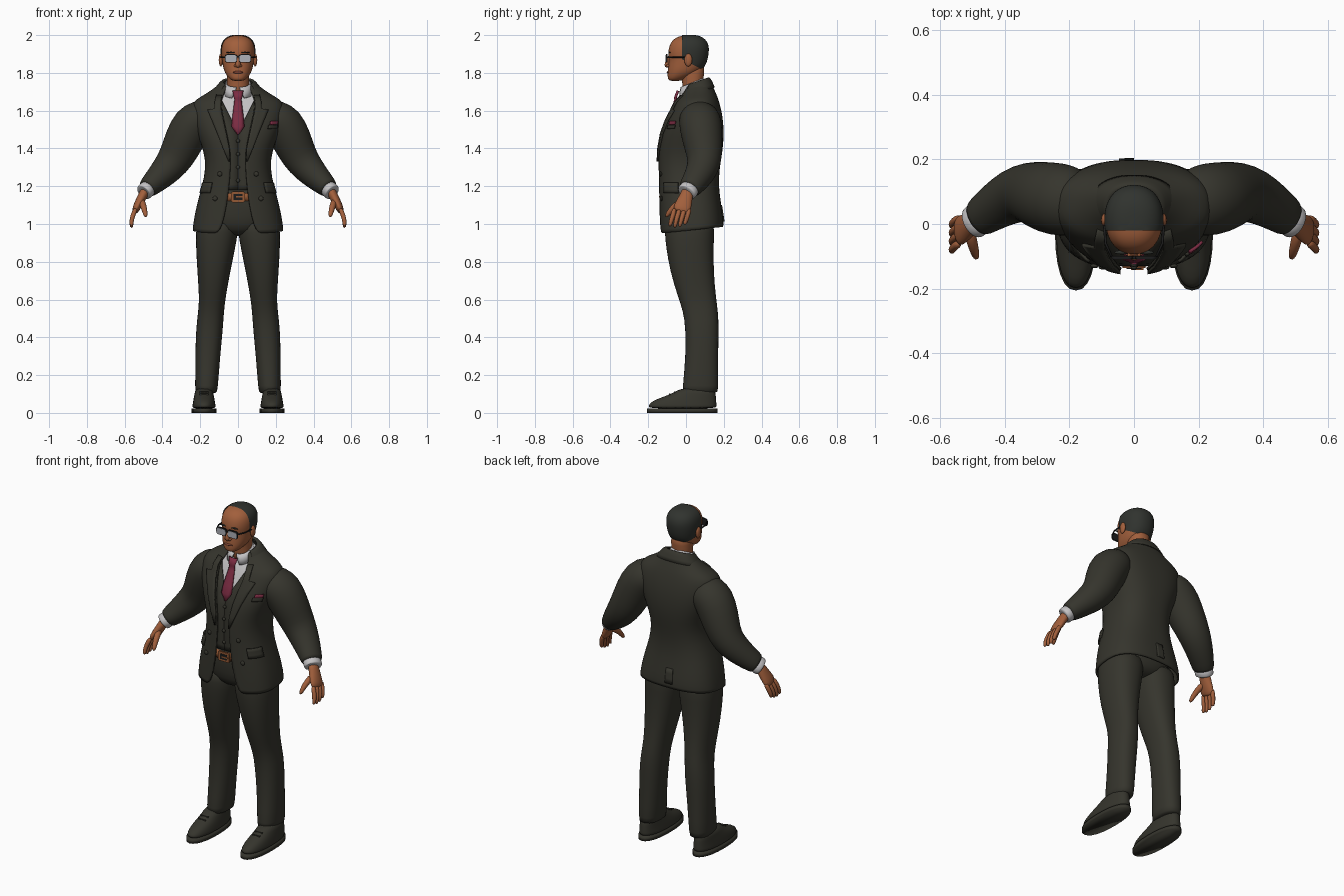
import bpy, bmesh, math
from mathutils import Vector

if "Cube" in bpy.data.objects:
    bpy.data.objects.remove(bpy.data.objects["Cube"])


def material(name, rgb):
    m = bpy.data.materials.new(name)
    m.diffuse_color = (*rgb, 1)
    m.use_nodes = True
    m.node_tree.nodes["Principled BSDF"].inputs["Base Color"].default_value = m.diffuse_color
    return m


SUIT = material("charcoal cloth", (0.036, 0.035, 0.026))
HAIR = material("dark hair", (0.030, 0.033, 0.028))
SKIN = material("brown skin", (0.36, 0.115, 0.045))
LIP = material("lip", (0.22, 0.06, 0.035))
SHIRT = material("white shirt", (0.55, 0.54, 0.55))
TIE = material("crimson silk", (0.20, 0.025, 0.055))
LENS = material("grey glass", (0.42, 0.44, 0.48))
FRAME = material("black frame", (0.012, 0.012, 0.012))
LEATHER = material("tan leather", (0.30, 0.10, 0.035))


def finish(name, mesh, mat, mirror=False, sub=0, thick=0):
    obj = bpy.data.objects.new(name, mesh)
    bpy.context.collection.objects.link(obj)
    mesh.materials.append(mat)
    if mirror:
        obj.modifiers.new("mirror", 'MIRROR').use_mirror_merge = False
    if sub:
        s = obj.modifiers.new("smooth", 'SUBSURF')
        s.levels = s.render_levels = sub
    if thick:
        obj.modifiers.new("cloth", 'SOLIDIFY').thickness = thick
    return obj


def skin_rows(name, rows, mat, closed=True, caps=True, recalc=False, **kw):
    """Join rows of points, listed bottom to top, into one surface."""
    bm = bmesh.new()
    vs = [[bm.verts.new(p) for p in r] for r in rows]
    n = len(rows[0])
    for a, b in zip(vs, vs[1:]):
        for i in range(n if closed else n - 1):
            j = (i + 1) % n
            bm.faces.new((a[i], a[j], b[j], b[i]))
    if closed and caps:
        bm.faces.new(vs[0][::-1])
        bm.faces.new(vs[-1])
    if recalc:
        bmesh.ops.recalc_face_normals(bm, faces=bm.faces)
    for f in bm.faces:
        f.smooth = True
    mesh = bpy.data.meshes.new(name)
    bm.to_mesh(mesh)
    bm.free()
    return finish(name, mesh, mat, **kw)


def spow(v, p):
    return math.copysign(abs(v) ** p, v)


def section(z, w, yf, yb, n=2.2, tilt=0, cx=0, gap=None, seg=24):
    """Superellipse outline; a gap leaves it open at the front."""
    t0 = math.asin(min(1, gap / w) ** (n / 2)) if gap is not None else 0
    count = seg if gap is None else seg + 1
    pts = []
    for i in range(count):
        t = t0 + (2 * math.pi - 2 * t0) * i / seg
        y = (yf + yb) / 2 - (yb - yf) / 2 * spow(math.cos(t), 2 / n)
        pts.append((cx + w * spow(math.sin(t), 2 / n), y, z + tilt * (y - 0.03)))
    return pts


def tube(name, path, mat, seg=16, **kw):
    """Limb along points (x, y, z, radius, depth radius)."""
    ps = [Vector(p[:3]) for p in path]
    rows = []
    for i, p in enumerate(path):
        d = (ps[min(i + 1, len(ps) - 1)] - ps[max(i - 1, 0)]).normalized()
        v = (Vector((0, 1, 0)) - d * d.y).normalized()
        u = d.cross(v)
        rows.append([ps[i] + u * p[3] * math.cos(2 * math.pi * k / seg)
                     + v * p[-1] * math.sin(2 * math.pi * k / seg) for k in range(seg)])
    return skin_rows(name, rows, mat, recalc=True, **kw)


def blob(name, loc, size, mat, mirror=False):
    bm = bmesh.new()
    bmesh.ops.create_uvsphere(bm, u_segments=16, v_segments=10, radius=1)
    for v in bm.verts:
        v.co = Vector([c * s + o for c, s, o in zip(v.co, size, loc)])
    for f in bm.faces:
        f.smooth = True
    mesh = bpy.data.meshes.new(name)
    bm.to_mesh(mesh)
    bm.free()
    return finish(name, mesh, mat, mirror)


def box(name, loc, size, mat, mirror=False, bevel=0):
    bm = bmesh.new()
    bmesh.ops.create_cube(bm, size=2)
    for v in bm.verts:
        v.co = Vector([c * s + o for c, s, o in zip(v.co, size, loc)])
    if bevel:  # round the corners seen from the front
        es = [e for e in bm.edges if abs(e.verts[0].co.y - e.verts[1].co.y) > 1e-6]
        bmesh.ops.bevel(bm, geom=es, offset=bevel, segments=3, profile=0.5, affect='EDGES')
    mesh = bpy.data.meshes.new(name)
    bm.to_mesh(mesh)
    bm.free()
    return finish(name, mesh, mat, mirror)


# Jacket sections: z, half width, front y, back y, squareness, tilt, half opening
COAT = [(.968, .24, -.14, .197, 2.6, .1, .11), (1.0, .238, -.142, .2, 2.6, .08, .085),
        (1.1, .22, -.143, .187, 2.6, 0, .06), (1.2, .19, -.144, .172, 2.5, 0, .048),
        (1.3, .17, -.147, .178, 2.5, 0, .04), (1.38, .18, -.146, .193, 2.5, 0, .04),
        (1.46, .21, -.136, .201, 2.6, 0, .055), (1.54, .235, -.11, .198, 2.6, 0, .072),
        (1.6, .245, -.08, .188, 2.5, 0, .085), (1.645, .24, -.06, .176, 2.4, 0, .088),
        (1.668, .205, -.045, .166, 2.3, .05, .086), (1.688, .165, -.032, .155, 2.2, .1, .08),
        (1.712, .122, -.018, .138, 2.2, .25, .072), (1.74, .085, -.008, .12, 2.2, .35, .06)]


def coat_at(z):
    for a, b in zip(COAT, COAT[1:]):
        if z <= b[0]:
            k = (z - a[0]) / (b[0] - a[0])
            return [p + (q - p) * k for p, q in zip(a, b)]
    return list(COAT[-1])


def on_coat(z, off, t=None, x=None):
    _, w, yf, yb, n, tilt, _ = coat_at(z)
    if t is None:
        t = math.asin(min(1, x / w) ** (n / 2))
    y = (yf + yb) / 2 - ((yb - yf) / 2 + off) * spow(math.cos(t), 2 / n)
    return ((w + off) * spow(math.sin(t), 2 / n), y, z + tilt * (y - .03))


def patch(name, t0, t1, z0, z1, mat, off=.01, **kw):
    rows = [[on_coat(z0 + (z1 - z0) * j / 3, off, t=t0 + (t1 - t0) * i / 6) for i in range(7)]
            for j in range(4)]
    return skin_rows(name, rows, mat, closed=False, thick=.009, **kw)


skin_rows("jacket", [section(*r[:6], gap=r[6], seg=40) for r in COAT], SUIT,
          closed=False, sub=1, thick=.010)

# Waistcoat and shirt sit inside the jacket
inner = [coat_at(1.18 + .51 * i / 17) for i in range(18)]
skin_rows("waistcoat", [section(z, w - .016, yf + .014, yb - .016, n, t,
          gap=max(0, (z - 1.485) * .5), seg=40) for z, w, yf, yb, n, t, g in inner],
          SUIT, closed=False, thick=.006)
skin_rows("shirt", [section(z, w - .026, yf + .023, yb - .026, n, t, seg=40)
          for z, w, yf, yb, n, t, g in inner[8:] + COAT[-2:]], SHIRT)

# Lapels, notched, following the chest
LAPEL = [(1.33, .047), (1.40, .075), (1.48, .105), (1.55, .133), (1.605, .155),
         (1.612, .118), (1.65, .118), (1.69, .108)]
skin_rows("lapels", [[on_coat(z, .011, x=g + (x - g) * i / 4) for i in range(5)]
          for z, x in LAPEL for g in [min(coat_at(z)[6], x - .004)]],
          SUIT, closed=False, mirror=True, thick=.010)
skin_rows("jacket_collar", [section(1.692, .138, -.03, .153, 2.2, .25, gap=.1),
          section(1.725, .108, -.015, .138, 2.2, .32, gap=.085),
          section(1.75, .088, -.008, .122, 2.2, .35, gap=.07),
          section(1.742, .074, .0, .108, 2.2, .35, gap=.06)], SUIT,
          closed=False, sub=1, thick=.006)

# Pockets, pocket square, vent and buttons
patch("pocket_flaps", .72, 1.31, 1.165, 1.22, SUIT, mirror=True)
patch("breast_pocket", .66, 1.02, 1.505, 1.525, SUIT)
patch("pocket_square", .70, .99, 1.526, 1.545, TIE)
patch("back_vent", math.pi, math.pi + .12, 1.0, 1.1, SUIT, off=.004)
for x, z in ((.095, 1.265), (.12, 1.135)):
    blob("jacket_button", on_coat(z, .003, x=x), (.013, .007, .013), SUIT, True)
for z in (1.44, 1.37, 1.30, 1.23):
    blob("waistcoat_button", (0, coat_at(z)[2] + .012, z), (.010, .007, .010), SUIT)

# Shirt collar and tie
skin_rows("shirt_collar", [section(1.69, .078, -.042, .098, 2.2, .35, gap=.034),
          section(1.722, .073, -.036, .096, 2.2, .38, gap=.018),
          section(1.748, .066, -.028, .092, 2.2, .4, gap=.008)], SHIRT,
          closed=False, thick=.007)
NECKTIE = [(1.475, .006, -.120), (1.515, .034, -.112), (1.56, .031, -.096), (1.64, .021, -.062),
           (1.66, .019, -.056), (1.668, .022, -.058), (1.706, .029, -.044)]
skin_rows("necktie", [[(-w, y, z), (-w * .5, y - .006, z), (w * .5, y - .006, z), (w, y, z)]
          for z, w, y in NECKTIE], TIE, closed=False, thick=.010)

# Sleeves, cuffs and hands
tube("sleeves", [(.15, .065, 1.565, .085, .09), (.195, .07, 1.56, .105, .11),
     (.24, .077, 1.53, .115, .115), (.285, .087, 1.445, .107, .108), (.325, .1, 1.355, .096, .094),
     (.37, .09, 1.295, .085, .086), (.43, .055, 1.235, .069, .073), (.478, .02, 1.19, .054, .062),
     (.482, .017, 1.186, .05, .058)], SUIT, seg=20, mirror=True, sub=1)
tube("shirt_cuffs", [(.465, .028, 1.2, .046, .054), (.490, .010, 1.176, .047, .055),
     (.500, .004, 1.166, .046, .054), (.501, .003, 1.165, .038, .045)], SHIRT, mirror=True, sub=1)
tube("palms", [(.485, .013, 1.185, .027, .032), (.505, .002, 1.15, .025, .035),
     (.522, -.01, 1.115, .024, .043), (.538, -.02, 1.085, .021, .048),
     (.547, -.027, 1.06, .015, .043)], SKIN, mirror=True, sub=1)
for i in range(4):
    y, drop = .026 * i, (.008, 0, .004, .018)[i]
    tube("finger", [(.54, -.058 + y, 1.085, .013), (.557, -.07 + y, 1.045, .0135),
         (.565, -.08 + y, 1.012, .012), (.563, -.086 + y, .978 + drop, .009)],
         SKIN, seg=10, mirror=True, sub=1)
tube("thumbs", [(.512, -.012, 1.125, .019), (.502, -.055, 1.10, .018), (.494, -.085, 1.07, .015),
     (.487, -.108, 1.035, .010)], SKIN, seg=10, mirror=True, sub=1)

# Trousers: z, centre x, half width, front y, back y
LEG = [(.103, .168, .056, -.018, .168), (.115, .168, .060, -.02, .172), (.3, .16, .066, -.002, .17),
       (.45, .151, .072, -.003, .174), (.54, .142, .068, -.016, .17), (.62, .135, .071, -.045, .158),
       (.75, .128, .088, -.085, .147), (.88, .118, .105, -.107, .147), (.95, .112, .112, -.113, .15),
       (1.05, .108, .108, -.115, .15)]
skin_rows("trouser_legs", [section(z, w, a, b, 2.3, cx=c) for z, c, w, a, b in LEG],
          SUIT, mirror=True, sub=1)
skin_rows("trouser_seat", [section(.935, .05, -.05, .09), section(.965, .17, -.105, .145),
          section(1.04, .2, -.12, .158, 2.5), section(1.12, .195, -.124, .158, 2.5),
          section(1.21, .165, -.122, .15, 2.5)], SUIT, sub=1)
skin_rows("belt", [section(1.122, .2, -.128, .16, 2.5), section(1.165, .185, -.130, .156, 2.5)], LEATHER)
box("buckle", (0, -.132, 1.143), (.036, .005, .028), LEATHER, bevel=.008)
box("buckle_opening", (0, -.137, 1.143), (.024, .002, .016), FRAME)
box("buckle_prong", (.01, -.139, 1.143), (.020, .003, .004), LEATHER)

# Shoes
SHOE = [(.022, .061, -.198, .162), (.035, .062, -.201, .163), (.055, .059, -.192, .162),
        (.078, .055, -.145, .16), (.1, .05, -.075, .158), (.135, .046, -.028, .15)]
skin_rows("shoes", [section(z, w, a, b, 2.3, cx=.18) for z, w, a, b in SHOE], SUIT, mirror=True, sub=1)
skin_rows("soles", [section(z, .065, -.206, .167, 2.3, cx=.18) for z in (0, .024)], SUIT, mirror=True)
for y in (-.085, -.06):
    box("shoe_lace", (.18, y, .098 + (y + .085) * .4), (.025, .004, .004), SUIT, True)

# Neck and head
skin_rows("neck", [section(1.66, .06, -.02, .09), section(1.74, .057, -.016, .088),
          section(1.8, .06, -.03, .098), section(1.86, .06, -.04, .1)], SKIN, sub=1)
HEAD = [(1.757, .026, -.085, -.03), (1.766, .042, -.096, -.005), (1.785, .060, -.098, .04),
        (1.81, .074, -.097, .08), (1.84, .081, -.094, .102), (1.87, .085, -.09, .112),
        (1.9, .089, -.096, .117), (1.93, .089, -.092, .119), (1.957, .083, -.083, .112),
        (1.978, .069, -.066, .096), (1.993, .045, -.04, .07), (1.999, .016, -.005, .035)]
skin_rows("head", [section(*r) for r in HEAD], SKIN, sub=2)
hair = skin_rows("hair", [section(z + .003, w + .004, a - .004, b + .004) for z, w, a, b in HEAD],
                 HAIR, sub=2)
bm = bmesh.new()
bm.from_mesh(hair.data)
for co, no in (((0, -.02, 1.9), (0, 1, 0)), ((0, .1, 1.812), (0, .5, 1))):
    bmesh.ops.bisect_plane(bm, geom=bm.verts[:] + bm.edges[:] + bm.faces[:],
                           plane_co=co, plane_no=no, clear_inner=True)
bm.to_mesh(hair.data)
bm.free()

# Face
blob("ears", (.091, .012, 1.868), (.011, .021, .034), SKIN, True)
tube("nose", [(0, -.086, 1.895, .008), (0, -.097, 1.865, .010), (0, -.103, 1.842, .016),
     (0, -.094, 1.829, .012)], SKIN, seg=10, sub=1)
blob("nostrils", (.013, -.096, 1.838), (.008, .009, .008), SKIN, True)
blob("lips", (0, -.093, 1.803), (.028, .009, .007), LIP)
blob("eyebrows", (.037, -.088, 1.908), (.025, .006, .004), HAIR, True)

# Glasses
box("glasses_rims", (.037, -.103, 1.877), (.033, .004, .022), FRAME, True, .012)
box("lenses", (.037, -.106, 1.876), (.029, .003, .018), LENS, True, .010)
box("glasses_bridge", (0, -.105, 1.886), (.008, .004, .004), FRAME)
tube("glasses_arms", [(.069, -.102, 1.884, .004), (.088, -.06, 1.884, .004),
     (.093, .01, 1.884, .004)], FRAME, seg=8, mirror=True)
